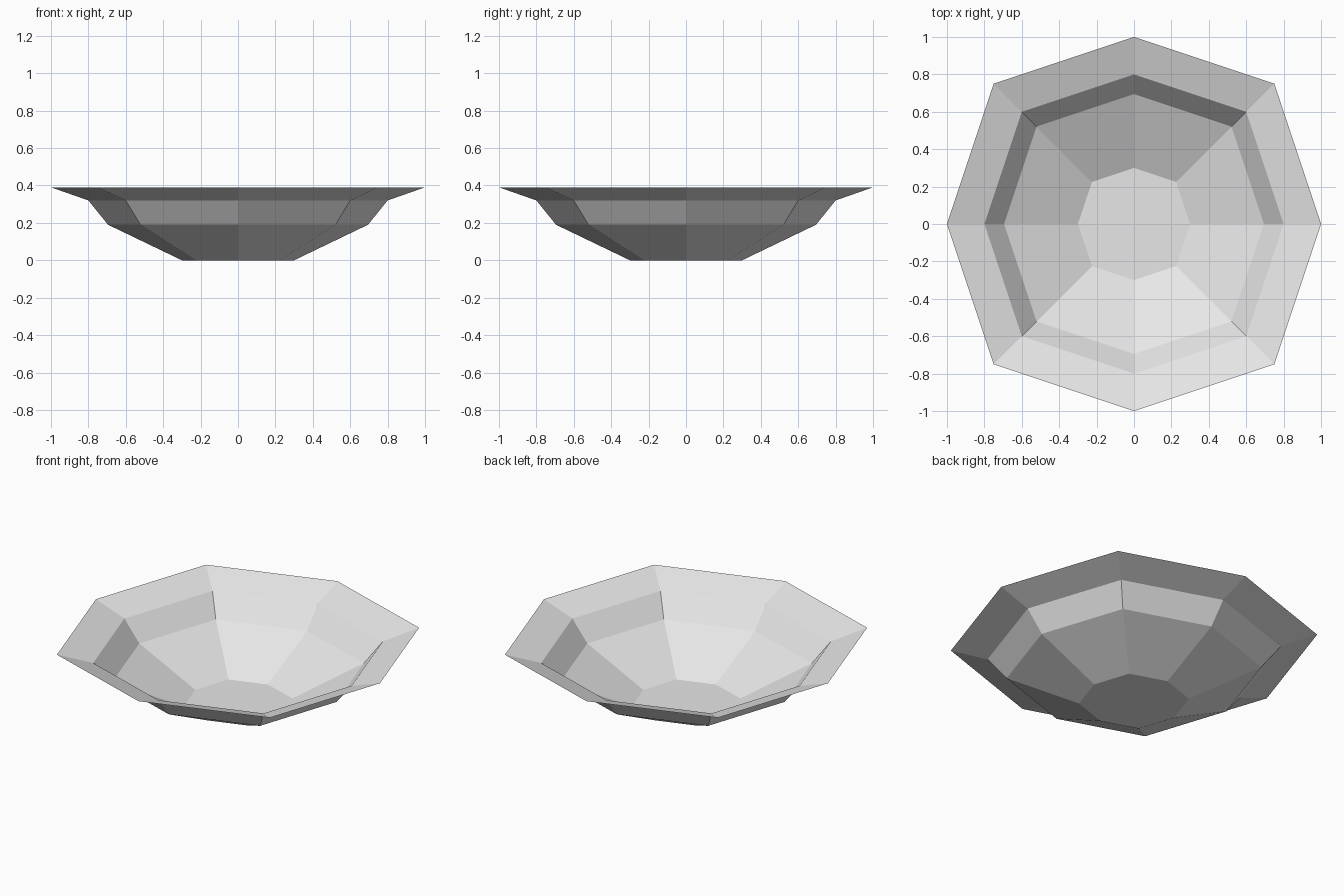
import bpy
import bmesh
from mathutils import Vector

cube = bpy.data.objects.get("Cube")
if cube:
    bpy.data.objects.remove(cube, do_unlink=True)

# Plain grey material
grey = bpy.data.materials.new("light_grey")
grey.use_nodes = True
color = (0.8, 0.8, 0.8, 1)
grey.diffuse_color = color
grey.node_tree.nodes["Principled BSDF"].inputs["Base Color"].default_value = color

# Octagonal outline: four axis corners with slightly longer diagonals between
corner = 0.75
outline = [(1, 0), (corner, corner), (0, 1), (-corner, corner),
           (-1, 0), (-corner, -corner), (0, -1), (corner, -corner)]

# Dish profile from floor to rim: radius, height
profile = [(0.3, 0), (0.695, 0.19), (0.8, 0.32), (1, 0.39)]

bm = bmesh.new()
rings = [[bm.verts.new(Vector((x * r, y * r, z))) for x, y in outline]
         for r, z in profile]

# Flat floor, then the sloping wall bands as a thin open shell
bm.faces.new(rings[0])
sides = len(outline)
for low, high in zip(rings, rings[1:]):
    for i in range(sides):
        j = (i + 1) % sides
        bm.faces.new((low[j], low[i], high[i], high[j]))

mesh = bpy.data.meshes.new("dish")
bm.to_mesh(mesh)
bm.free()
mesh.materials.append(grey)
dish = bpy.data.objects.new("dish", mesh)
bpy.context.collection.objects.link(dish)
